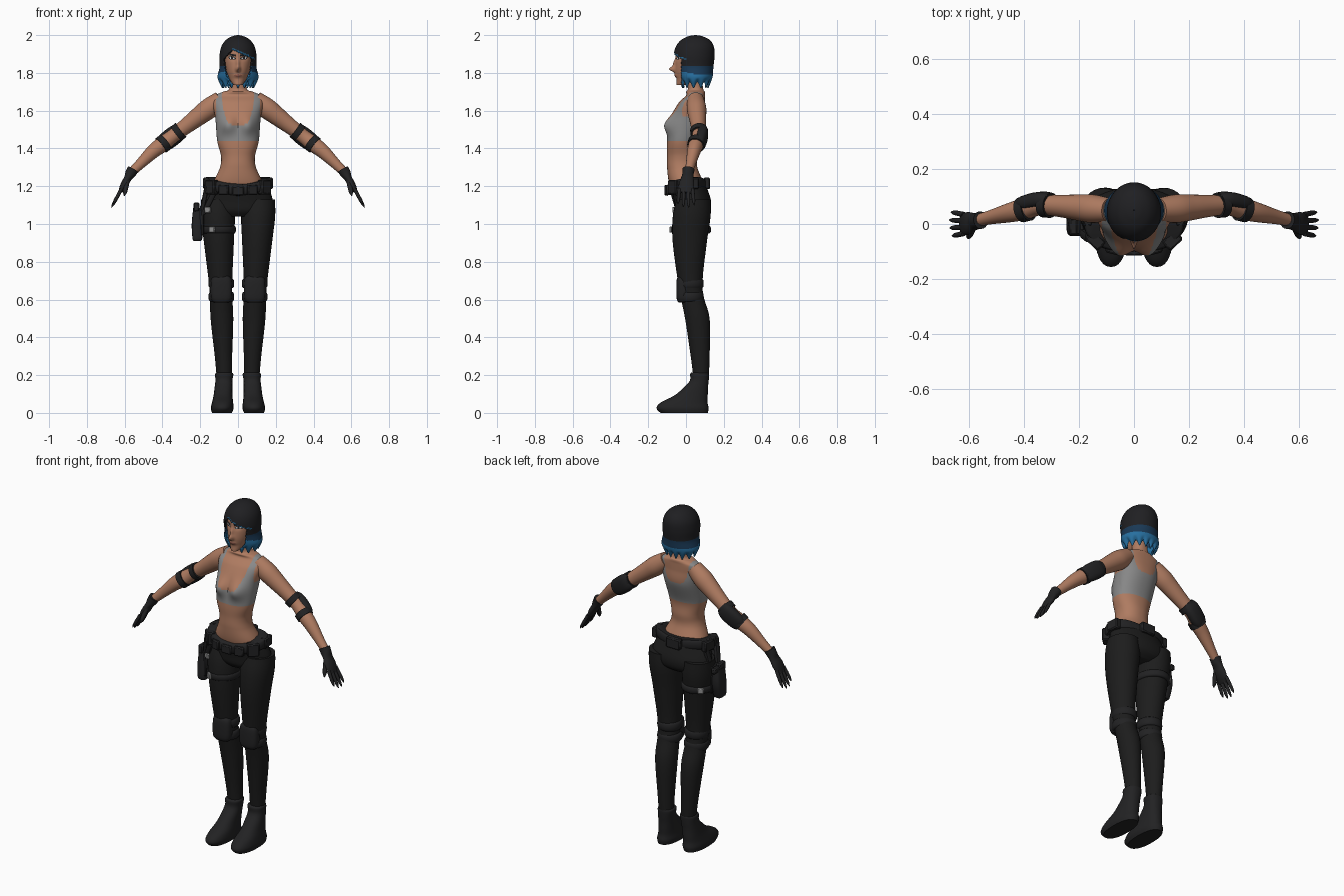
import bpy, bmesh, math
from math import sin, cos, pi, exp, copysign
from mathutils import Vector, Matrix

cube = bpy.data.objects.get("Cube")
if cube:
    bpy.data.objects.remove(cube, do_unlink=True)


def material(name, *rgb):
    mat = bpy.data.materials.new(name)
    mat.use_nodes = True
    mat.diffuse_color = (*rgb, 1)
    shader = next(node for node in mat.node_tree.nodes if node.type == 'BSDF_PRINCIPLED')
    shader.inputs["Base Color"].default_value = (*rgb, 1)
    return mat


SKIN = material("skin", .43, .2, .12)
GREY = material("grey_cloth", .25, .25, .25)
CLOTH = material("black_cloth", .012, .012, .012)
GEAR = material("black_gear", .016, .016, .017)
HAIR = material("black_hair", .014, .014, .016)
BLUE = material("blue_hair", .02, .16, .35)
NAVY = material("dark_blue_hair", .01, .04, .09)
METAL = material("grey_metal", .3, .3, .3)
WHITE = material("eye_white", .6, .6, .6)
LIPS = material("lips", .27, .1, .07)


def finish(name, bm, mats, paint=None):
    """Orient, shade and link a mesh; paint picks a material per face centre."""
    bmesh.ops.recalc_face_normals(bm, faces=bm.faces)
    for face in bm.faces:
        face.smooth = True
        if paint:
            face.material_index = paint(face.calc_center_median())
    for edge in bm.edges:
        edge.smooth = edge.calc_face_angle(0) < math.radians(40)
    mesh = bpy.data.meshes.new(name)
    bm.to_mesh(mesh)
    bm.free()
    for mat in mats:
        mesh.materials.append(mat)
    obj = bpy.data.objects.new(name, mesh)
    bpy.context.scene.collection.objects.link(obj)
    return obj


def smooth_path(stations, sub):
    """Catmull-Rom through stations of (x, y, z, width radius, depth radius)."""
    path = []
    padded = [stations[0], *stations, stations[-1]]
    for before, start, end, after in zip(padded, padded[1:], padded[2:], padded[3:]):
        for step in range(sub):
            t = step / sub
            path.append([b + t * ((c - a) / 2 + t * ((2 * a - 5 * b + 4 * c - d) / 2
                         + t * (3 * b - a - 3 * c + d) / 2))
                         for a, b, c, d in zip(before, start, end, after)])
    return path + [list(stations[-1])]


def loft(name, stations, mats, sides=24, sub=4, perp=False, power=2, s=1, warp=None, paint=None, cut=None):
    """Skin rings along a path; rings stay level unless perp is set."""
    bm = bmesh.new()
    path = smooth_path(stations, sub)
    points = [Vector(p[:3]) for p in path]
    rings = []
    for i, (*_, width, depth) in enumerate(path):
        across, along = Vector((1, 0, 0)), Vector((0, 1, 0))
        if perp:
            tangent = (points[min(i + 1, len(points) - 1)] - points[max(i - 1, 0)]).normalized()
            across = along.cross(tangent).normalized()
            along = tangent.cross(across)
        ring = []
        for k in range(sides):
            angle = 2 * pi * k / sides
            c, d = (copysign(abs(q) ** (2 / power), q) for q in (cos(angle), sin(angle)))
            co = points[i] + across * c * width + along * d * depth
            if warp:
                warp(co)
            co.x *= s
            ring.append(bm.verts.new(co))
        rings.append(ring)
    for low, high in zip(rings, rings[1:]):
        for k in range(sides):
            j = (k + 1) % sides
            bm.faces.new((low[k], low[j], high[j], high[k]))
    if cut:
        gone = [face for face in bm.faces if cut(face.calc_center_median())]
        bmesh.ops.delete(bm, geom=gone, context='FACES')
    else:
        bm.faces.new(rings[0])
        bm.faces.new(rings[-1])
    return finish(name, bm, mats, paint)


def column(*rows, x=0, lean=0):
    """Upright stations from rows of (z, y, width radius, depth radius)."""
    return [(x + lean * z, y, z, width, depth) for z, y, width, depth in rows]


def band(name, z, y, width, depth, height, x=0, **options):
    """Level strap with softened rims."""
    rows = [(z + height * k, y, width - trim, depth - trim)
            for k, trim in ((-.5, .008), (-.3, 0), (.3, 0), (.5, .008))]
    loft(name, column(*rows, x=x), [GEAR], sides=40, sub=2, **options)


def taper(name, start, end, width, depth, **options):
    """Straight piece that rounds off towards its end."""
    stations = [(*Vector(start).lerp(Vector(end), t), width * (1 - .8 * t ** 6), depth * (1 - .8 * t ** 6))
                for t in (0, .5, .8, 1)]
    loft(name, stations, [GEAR], sides=12, perp=True, **options)


def box(name, loc, size, mat=GEAR, turn=0, bevel=.006):
    bm = bmesh.new()
    bmesh.ops.create_cube(bm, size=1, matrix=Matrix.Diagonal((*size, 1)))
    bmesh.ops.bevel(bm, geom=bm.edges[:], offset=bevel, segments=1, affect='EDGES')
    bm.transform(Matrix.Translation(loc) @ Matrix.Rotation(turn, 4, 'Z'))
    finish(name, bm, [mat])


def bump(x, z, width, height):
    return exp(-(x / width) ** 2 - (z / height) ** 2)


# Torso and neck, with the cropped top marked out on its faces
def torso_warp(p):
    if p.y < .02:
        p.y -= .034 * bump(abs(p.x) - .056, p.z - 1.525, .045, .048)


def top_paint(p):
    x, strap = abs(p.x), .085
    neckline = (1.525 if p.y < .04 else 1.57) + .14 * (x / strap) ** 5
    covered = p.z < neckline if x < strap else (x < .116 or p.z < 1.57)
    return int(1.44 < p.z < 1.71 and covered)


loft("torso", column((1.14, .02, .14, .08), (1.22, 0, .13, .09), (1.3, -.02, .095, .08), (1.36, -.02, .09, .08),
                     (1.44, -.02, .11, .08), (1.56, .01, .12, .09), (1.64, .03, .135, .07), (1.68, .05, .12, .05),
                     (1.7, .05, .08, .05), (1.72, .05, .045, .04), (1.82, .04, .04, .04)),
     [SKIN, GREY], sides=144, sub=12, power=2.2, warp=torso_warp, paint=top_paint)


# Head with brows, eyes and lips marked out on its faces
def head_warp(p):
    if p.y < 0:
        p.y -= .03 * bump(p.x, p.z - 1.82, .011, .014) + .012 * bump(p.x, p.z - 1.85, .01, .024)
        p.y -= .007 * bump(p.x, p.z - 1.785, .02, .01)
        p.y += .007 * bump(abs(p.x) - .03, p.z - 1.88, .02, .014)


def face_paint(p):
    x, z = abs(p.x), p.z
    if p.y > 0:
        return 0
    if .012 < x < .054 and abs(z - 1.893 - (x - .02) / 4) < .0045:
        return 1
    dx = x - .032
    eye = (dx / .019) ** 2 + ((z - 1.879 - dx / 6) / .0085) ** 2
    if eye < 1:
        return 1 if eye > .5 or abs(dx) < .005 else 2
    return 3 if (x / .02) ** 2 + ((z - 1.785) / .008) ** 2 < 1 else 0


loft("head", column((1.735, -.03, .02, .02), (1.745, -.015, .03, .035), (1.77, .01, .046, .06), (1.81, .03, .062, .088),
                    (1.86, .035, .073, .09), (1.91, .037, .074, .09), (1.95, .044, .066, .08), (1.98, .045, .035, .045)),
     [SKIN, HAIR, WHITE, LIPS], sides=160, sub=14, warp=head_warp, paint=face_paint)


# Bob hair shell with swept fringe and coloured tips
def hairline(x):
    return 1.925 - max(.45 * (x + .03), -1.1 * (x + .03))


def hair_warp(p):
    if p.z < 1.775:
        p.z += .4 * sin(math.atan2(p.y - .05, p.x) * 13) * (1.775 - p.z)


def hair_paint(p):
    if p.y < 0 and p.x > -.03 and hairline(p.x) < p.z < hairline(p.x) + .007:
        return 1
    edge = 1.795 + max(0, .04 - p.y) / 5
    return 1 if p.z < edge else 2 if p.z < max(1.836, edge) else 0


hair = loft("hair", column((1.735, .05, .085, .07), (1.775, .05, .108, .09), (1.83, .045, .098, .1),
                           (1.89, .043, .098, .108), (1.94, .047, .088, .1), (1.975, .05, .063, .075),
                           (1.994, .05, .03, .036), (2, .05, .002, .002)),
            [HAIR, BLUE, NAVY], sides=128, sub=9, warp=hair_warp, paint=hair_paint,
            cut=lambda p: p.y < -.025 and p.z < hairline(p.x))
shell = hair.modifiers.new("thickness", 'SOLIDIFY')
shell.thickness, shell.offset = .008, -1

# Hips of the trousers
loft("hips", column((1.04, .03, .1, .06), (1.07, .035, .17, .09), (1.12, .035, .184, .098),
                    (1.18, .02, .168, .095), (1.22, .01, .15, .09)), [CLOTH], sides=40)


# Belt, dipping at the front
def belt_warp(p):
    p.z += .16 * abs(p.x) + .15 * p.y


band("belt", 1.19, 0, .18, .105, .055, power=2.2, warp=belt_warp)
box("belt_buckle", (0, -.105, 1.175), (.065, .02, .05))
box("back_pouch", (0, .11, 1.215), (.09, .035, .06))


# Arm line: straight down and out, bending forward past the elbow
def along_arm(x, width, depth, back=0):
    bend = x - .33
    return x, .07 + back - max(-.08 * bend, .24 * bend), 1.73 - .77 * x - .2 * max(0, x - .45), width, depth


for s, side in ((1, "left_"), (-1, "right_")):
    # Belt pouches
    box(side + "small_pouch", (s * .075, -.094, 1.18), (.055, .03, .055), turn=s / 4)
    box(side + "front_pouch", (s * .14, -.06, 1.195), (.065, .045, .075), turn=s * .75)
    box(side + "side_pouch", (s * .165, .03, 1.215), (.035, .075, .06), turn=s / 10)

    # Leg, knee pad and boot
    loft(side + "leg", column((1.13, .04, .085, .09), (1.04, .03, .09, .1), (.9, .02, .079, .09),
                              (.66, .025, .06, .062), (.5, .06, .06, .065), (.3, .075, .046, .05),
                              (.18, .08, .04, .04), x=.065, lean=.04), [CLOTH], sides=32, sub=6, s=s)
    for z in (.615, .685):
        band(side + "knee_strap", z, .025, .067, .068, .05, x=.088, s=s)
    loft(side + "knee_pad", column((.585, -.01, .04, .03), (.61, -.015, .056, .035), (.7, -.015, .055, .035),
                                   (.725, -.01, .04, .03), x=.088), [GEAR], sides=20, power=3, s=s)
    loft(side + "boot", column((0, -.01, .053, .125), (.025, -.018, .06, .138), (.055, -.01, .056, .124),
                               (.09, .025, .05, .09), (.13, .05, .047, .066), (.17, .07, .045, .05),
                               (.205, .072, .048, .05), (.213, .072, .04, .044), x=.085, lean=-.06),
         [GEAR], sides=32, power=2.3, s=s)

    # Arm and elbow guard
    loft(side + "arm", [along_arm(x, r, r * .95) for x, r in ((.09, .045), (.15, .054), (.2, .05), (.27, .042),
                        (.34, .037), (.4, .041), (.45, .037), (.52, .027), (.58, .022))],
         [SKIN], sides=28, sub=5, perp=True, s=s)
    for x in (.315, .395):
        loft(side + "elbow_strap", [along_arm(x + k, .047, .046) for k in (-.013, .013)],
             [GEAR], sub=1, perp=True, s=s)
    loft(side + "elbow_pad", [along_arm(x, r, r * .6, back=.02) for x, r in
                              ((.3, .035), (.32, .047), (.35, .05), (.39, .047), (.41, .036))],
         [GEAR], sides=20, sub=2, perp=True, power=2.6, s=s)

    # Glove: cuff with palm, four fingers and a thumb
    wrist, knuckles = Vector((.556, .014, 1.29)), Vector((.627, -.003, 1.165))
    radii = ((.03, .032), (.028, .03), (.02, .034), (.02, .04), (.016, .04), (.008, .032))
    loft(side + "glove", [(*wrist.lerp(knuckles, i / 5), *pair) for i, pair in enumerate(radii)],
         [GEAR], perp=True, s=s)
    for i, reach in enumerate((.86, 1, .97, .78)):
        y = .023 * (1.5 - i)
        taper(side + "finger", (.617, y, 1.185), (.624 + .046 * reach, y * 1.25, 1.175 - .088 * reach),
              .0095, .0095, s=s)
    taper(side + "thumb", (.585, -.012, 1.235), (.602, -.052, 1.15), .013, .013, s=s)

# Holster and sidearm on the right thigh
loft("holster", column((.91, -.01, .018, .026), (.925, -.01, .026, .034), (1, 0, .03, .042),
                       (1.085, 0, .022, .036), x=-.215), [GEAR], sides=16, power=4)
box("sidearm_slide", (-.22, -.01, 1.09), (.03, .06, .05))
box("sidearm_grip", (-.22, .035, 1.085), (.026, .06, .034))
box("holster_back_plate", (-.19, 0, 1.02), (.02, .09, .16))
band("thigh_strap", .97, .027, .092, .104, .04, x=-.104)
for y in (-.05, .05):
    taper("hanging_strap", (-.165, y, 1.2), (-.197, y / 2, 1.04), .012, .016, power=4)
taper("front_strap", (-.13, -.07, 1.16), (-.19, -.035, 1.04), .014, .01, power=4)
for name, x, y, z in (("thigh", -.137, -.074, .97), ("upper", -.16, -.058, 1.075), ("rear", -.165, .1, .97)):
    box(name + "_buckle", (x, y, z), (.034, .014, .032), METAL, turn=copysign(.6, y), bevel=.003)
